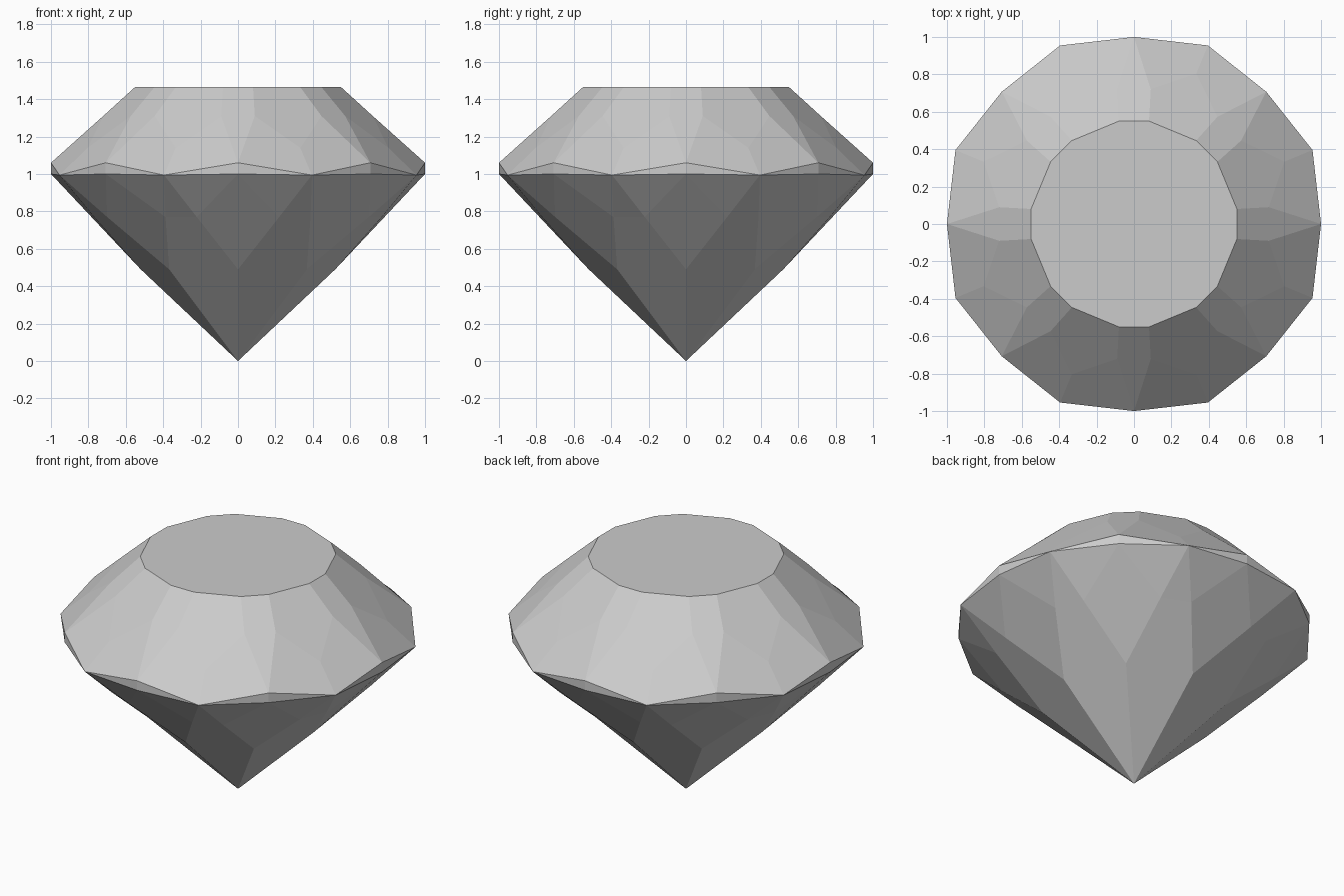
import bpy, bmesh
from math import sin, cos, radians

cube = bpy.data.objects.get("Cube")
if cube:
    bpy.data.objects.remove(cube)

FOLDS = 8
STEP = 360 / FOLDS
HALF = STEP / 2

# Corner types: (angle from the sector axis, radius, height)
CORNERS = {
    "table": (8.3, 0.556, 1.465),
    "bezel": (7.1, 0.726, 1.31),
    "star": (HALF, 0.87, 1.14),
    "girdle_top": (0, 1.0, 1.06),
    "girdle_low": (HALF, 1.033, 0.994),
    "girdle_base": (0, 1.0, 1.0),
    "pavilion_side": (16, 0.8, 0.77),
    "pavilion_tip": (0, 0.52, 0.49),
    "culet": (0, 0.0, 0.0),
}

bm = bmesh.new()


def corner(name, sector, side=1):
    angle, radius, height = CORNERS[name]
    a = radians(sector * STEP + side * angle)
    return bm.verts.new((radius * cos(a), radius * sin(a), height))


def facet(*corners):
    bm.faces.new([corner(*c) for c in corners])


for k in range(FOLDS):
    n = k + 1
    # Crown: bezel facet and star facet
    facet(("girdle_top", k), ("bezel", k), ("table", k), ("table", k, -1), ("bezel", k, -1))
    facet(("table", k), ("bezel", k), ("star", k), ("bezel", n, -1), ("table", n, -1))
    # Pavilion: kite, corner facet and main facet running to the culet
    facet(("girdle_base", k), ("pavilion_side", k), ("pavilion_tip", k), ("pavilion_side", k, -1))
    facet(("girdle_low", k), ("pavilion_side", k), ("pavilion_side", n, -1))
    facet(("pavilion_side", k), ("pavilion_tip", k), ("culet", k),
          ("pavilion_tip", n), ("pavilion_side", n, -1))
    # Mirrored facets on both sides of the sector axis
    for s in (1, -1):
        facet(("girdle_top", k), ("girdle_low", k, s), ("star", k, s), ("bezel", k, s))
        facet(("girdle_top", k), ("girdle_base", k), ("girdle_low", k, s))
        facet(("girdle_base", k), ("pavilion_side", k, s), ("girdle_low", k, s))

# Table: flat top face
facet(*[("table", k, s) for k in range(FOLDS) for s in (-1, 1)])

bmesh.ops.remove_doubles(bm, verts=bm.verts, dist=0.0005)
bmesh.ops.recalc_face_normals(bm, faces=bm.faces)

mesh = bpy.data.meshes.new("cut_gem")
bm.to_mesh(mesh)
bm.free()
gem = bpy.data.objects.new("cut_gem", mesh)
bpy.context.collection.objects.link(gem)

# Plain grey stone
grey = bpy.data.materials.new("light_grey")
grey.use_nodes = True
colour = (0.6, 0.6, 0.6, 1)
grey.diffuse_color = colour
grey.node_tree.nodes["Principled BSDF"].inputs["Base Color"].default_value = colour
mesh.materials.append(grey)
